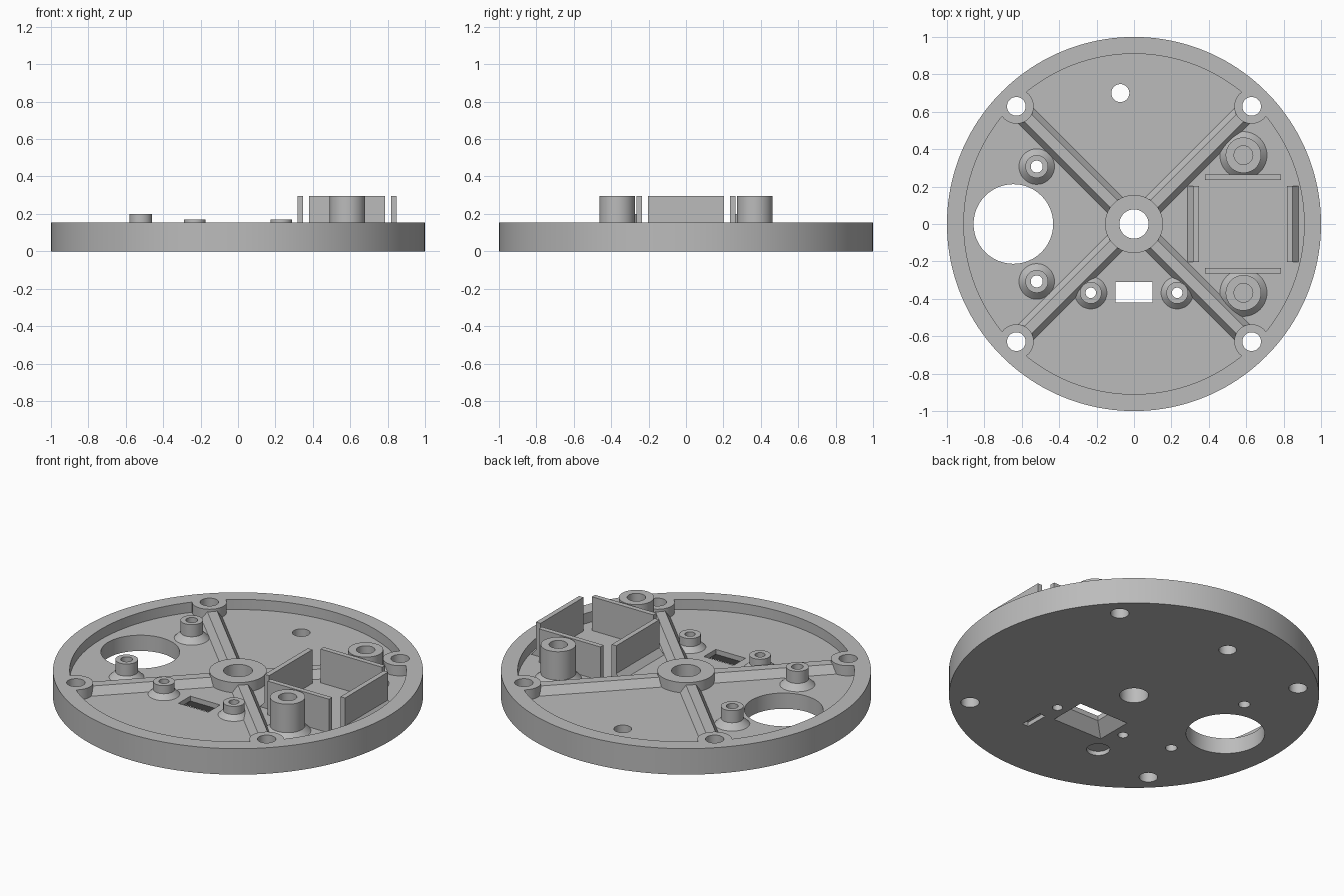
import bpy, bmesh, math
from mathutils import Matrix

if "Cube" in bpy.data.objects:
    bpy.data.objects.remove(bpy.data.objects["Cube"], do_unlink=True)

TOP, FLOOR = 0.155, 0.094
SEG = 96

grey = bpy.data.materials.new("plain_grey")
grey.use_nodes = True
colour = (0.5, 0.5, 0.5, 1)
grey.diffuse_color = colour
grey.node_tree.nodes["Principled BSDF"].inputs["Base Color"].default_value = colour


def make(name, bm):
    bmesh.ops.recalc_face_normals(bm, faces=bm.faces)
    mesh = bpy.data.meshes.new(name)
    bm.to_mesh(mesh)
    bm.free()
    mesh.materials.append(grey)
    ob = bpy.data.objects.new(name, mesh)
    bpy.context.collection.objects.link(ob)
    return ob


def cylinder(name, x, y, r, z0, z1, seg=SEG):
    bm = bmesh.new()
    bmesh.ops.create_cone(bm, cap_ends=True, segments=seg, radius1=r, radius2=r, depth=z1 - z0,
                          matrix=Matrix.Translation((x, y, (z0 + z1) / 2)))
    return make(name, bm)


def box(name, x, y, z0, z1, hx, hy, taper=(1, 1)):
    """Block with half sizes hx, hy; the top is scaled by taper."""
    bm = bmesh.new()
    bmesh.ops.create_cube(bm, size=2)
    for v in bm.verts:
        up = v.co.z > 0
        v.co = (x + v.co.x * hx * (taper[0] if up else 1),
                y + v.co.y * hy * (taper[1] if up else 1), z1 if up else z0)
    return make(name, bm)


def prism(name, profile, start, end, angle):
    """Extrude a (side, z) profile along a direction in the ground plane."""
    bm = bmesh.new()
    face = bm.faces.new([bm.verts.new((start, s, z)) for s, z in profile])
    moved = bmesh.ops.extrude_face_region(bm, geom=[face])["geom"]
    bmesh.ops.translate(bm, vec=(end - start, 0, 0),
                        verts=[g for g in moved if isinstance(g, bmesh.types.BMVert)])
    bmesh.ops.rotate(bm, verts=bm.verts, matrix=Matrix.Rotation(angle, 3, 'Z'))
    return make(name, bm)


def lathe(name, x, y, profile, seg=48):
    """Spin a closed (radius, z) profile into a ring."""
    bm = bmesh.new()
    rings = []
    for i in range(seg):
        a = math.tau * i / seg
        rings.append([bm.verts.new((x + r * math.cos(a), y + r * math.sin(a), z)) for r, z in profile])
    n = len(profile)
    for i in range(seg):
        a, b = rings[i], rings[(i + 1) % seg]
        for j in range(n):
            bm.faces.new((a[j], b[j], b[(j + 1) % n], a[(j + 1) % n]))
    return make(name, bm)


def cut(target, cutter):
    mod = target.modifiers.new("cut", 'BOOLEAN')
    mod.operation = 'DIFFERENCE'
    mod.solver = 'EXACT'
    mod.object = cutter
    bpy.context.view_layer.objects.active = target
    bpy.ops.object.modifier_apply(modifier=mod.name)
    bpy.data.objects.remove(cutter, do_unlink=True)


def smooth(ob):
    bpy.ops.object.select_all(action='DESELECT')
    ob.select_set(True)
    bpy.context.view_layer.objects.active = ob
    bpy.ops.object.shade_smooth_by_angle(angle=math.radians(25))


corners = [(sx * 0.629, sy * 0.629) for sx in (-1, 1) for sy in (-1, 1)]

# Round plate with a recess that leaves the rim, hub and corner bosses standing
plate = cylinder("base_plate", 0, 0, 1, 0, TOP, 160)
recess = cylinder("recess_cutter", 0, 0, 0.91, FLOOR, 0.3, 160)
cut(recess, cylinder("hub_keep", 0, 0, 0.155, 0, 0.4))
for x, y in corners:
    cut(recess, cylinder("boss_keep", x, y, 0.093, 0, 0.4))
cut(plate, recess)

# Sloped rectangular window, wider underneath
cut(plate, box("window_cutter", 0, -0.365, -0.1, 0.3, 0.098, 0.056))
cut(plate, box("window_flare", 0, -0.365, -0.001, 0.065, 0.165, 0.112, (0.594, 0.5)))

# Through holes: hub, cable opening, small hole, bosses
holes = [(0, 0, 0.078), (-0.645, 0, 0.213), (-0.073, 0.7, 0.048)]
holes += [(x, y, 0.05) for x, y in corners]

# Posts: x, y, radius, foot radius, hole radius, top height
posts = []
for s in (-1, 1):
    posts.append(("sensor_post", -0.52, s * 0.307, 0.061, 0.095, 0.032, 0.2))
    posts.append(("front_post", s * 0.231, -0.368, 0.058, 0.086, 0.028, 0.17))
for name, x, y, r, foot, hole, top in posts:
    lathe(name, x, y, [(hole, FLOOR), (foot, FLOOR), (r, FLOOR + foot - r), (r, top), (hole, top)])
    holes.append((x, y, hole))
for x, y, r in holes:
    cut(plate, cylinder("hole_cutter", x, y, r, -0.1, 0.4, 48))

# Shallow marks underneath
cut(plate, cylinder("round_mark", -0.228, -0.573, 0.063, -0.1, 0.025, 48))
cut(plate, box("slot_mark", 0.243, -0.552, -0.1, 0.025, 0.02, 0.072))

# Tall blind posts beside the holder
for s in (-1, 1):
    lathe("holder_post", 0.585, s * 0.368,
          [(0.0005, FLOOR), (0.126, FLOOR), (0.095, FLOOR + 0.031), (0.095, 0.295),
           (0.05, 0.295), (0.05, FLOOR + 0.01), (0.0005, FLOOR + 0.01)])

# Diagonal ribs with sloped sides
for i in range(4):
    prism("diagonal_rib", [(-0.06, FLOOR - 0.004), (0.06, FLOOR - 0.004), (0.027, 0.14), (-0.027, 0.14)],
          0.13, 0.815, math.radians(45 + 90 * i))

# Holder walls: side pair plain, end pair with a sloped foot outside
for s in (-1, 1):
    box("holder_side_wall", 0.583, s * 0.25, FLOOR - 0.004, 0.295, 0.203, 0.015)
    end = prism("holder_end_wall", [(-0.015, FLOOR - 0.004), (0.05, FLOOR - 0.004), (0.015, FLOOR + 0.035),
                                    (0.015, 0.295), (-0.015, 0.295)], -0.203, 0.203, -s * math.pi / 2)
    end.location.x = 0.583 + s * 0.25

for ob in list(bpy.context.collection.objects):
    if ob.type == 'MESH' and ob.data.materials and ob.data.materials[0] == grey:
        smooth(ob)
